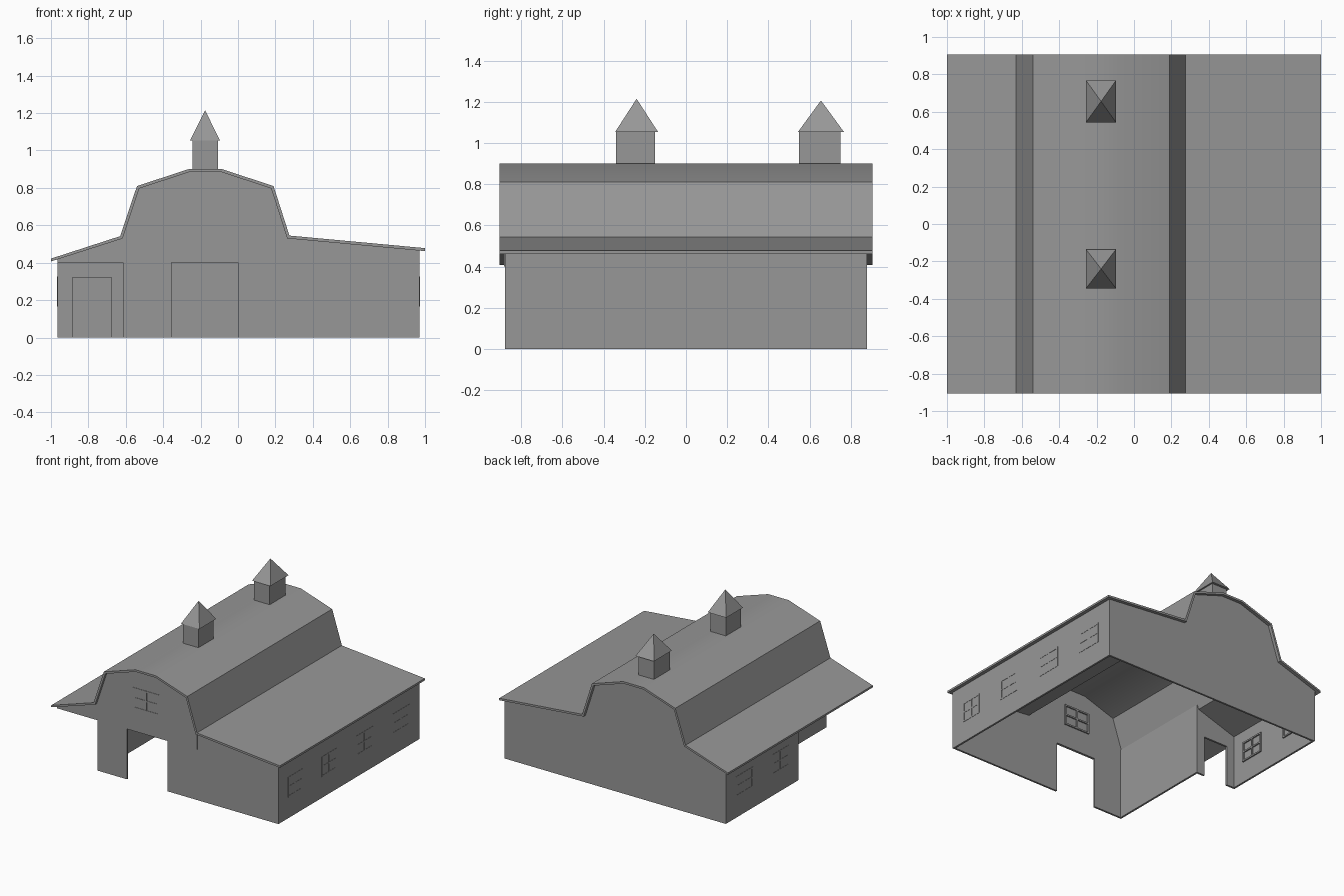
import bpy, bmesh
from mathutils import Vector

if "Cube" in bpy.data.objects:
    bpy.data.objects.remove(bpy.data.objects["Cube"])

# Roof outline (x, z), left eave to right eave
ROOF = [(-1, .422), (-.63, .542), (-.54, .81), (-.265, .9), (-.085, .9),
        (.19, .81), (.275, .545), (1, .478)]
YR, YW, T = .905, .88, .015     # roof half depth, wall half depth, wall thickness
XL, XM, XR = -.965, -.615, .97  # lean-to wall, main left wall, right wall
YP = -.025                      # front of the enclosed lean-to room

GREY = bpy.data.materials.new("dark_grey")
GREY.diffuse_color = (.31, .31, .31, 1)
GREY.use_nodes = True
GREY.node_tree.nodes["Principled BSDF"].inputs["Base Color"].default_value = GREY.diffuse_color


def finish(name, bm):
    bmesh.ops.recalc_face_normals(bm, faces=bm.faces)
    me = bpy.data.meshes.new(name)
    bm.to_mesh(me)
    bm.free()
    me.materials.append(GREY)
    ob = bpy.data.objects.new(name, me)
    bpy.context.collection.objects.link(ob)
    return ob


def prism(name, pts, axis, at, depth):
    """Extrude a flat outline along x or y, starting at the given position."""
    bm = bmesh.new()
    place = (lambda u, z: (u, at, z)) if axis == 'y' else (lambda u, z: (at, u, z))
    f = bm.faces.new([bm.verts.new(place(u, z)) for u, z in pts])
    ext = bmesh.ops.extrude_face_region(bm, geom=[f])
    move = Vector((0, depth, 0)) if axis == 'y' else Vector((depth, 0, 0))
    bmesh.ops.translate(bm, vec=move,
                        verts=[g for g in ext['geom'] if isinstance(g, bmesh.types.BMVert)])
    return finish(name, bm)


def add_box(bm, lo, hi):
    vs = bmesh.ops.create_cube(bm, size=1)['verts']
    for v in vs:
        v.co = [lo[i] if v.co[i] < 0 else hi[i] for i in range(3)]


def inset(d):
    """Roof outline moved inward by d."""
    out = []
    n = len(ROOF)
    for i, p in enumerate(ROOF):
        p = Vector(p)
        normals = []
        for a, b in ((i - 1, i), (i, i + 1)):
            if a >= 0 and b < n:
                e = (Vector(ROOF[b]) - Vector(ROOF[a])).normalized()
                normals.append(Vector((e.y, -e.x)))
        m = sum(normals, Vector((0, 0))).normalized()
        q = p + m * d / m.dot(normals[0])
        out.append((p.x if i in (0, n - 1) else q.x, q.y))
    return out


INNER = inset(.008)   # wall tops end inside the roof thickness


def roof_z(x):
    for (x0, z0), (x1, z1) in zip(INNER, INNER[1:]):
        if x0 <= x <= x1:
            return z0 + (z1 - z0) * (x - x0) / (x1 - x0)


def wall_top(x0, x1):
    """Points under the roof from x1 back to x0."""
    mid = [p for p in INNER if x0 < p[0] < x1]
    return [(x1, roof_z(x1))] + mid[::-1] + [(x0, roof_z(x0))]


def doorway(x0, x1, h):
    return [(x0, 0), (x0, h), (x1, h), (x1, 0)]


def rect(a, b, z0, z1):
    return [(a, z0), (b, z0), (b, z1), (a, z1)]


# Roof shell
roof = prism("roof", ROOF + inset(.016)[::-1], 'y', -YR, 2 * YR)

# Walls around the L-shaped plan
prism("front_wall", [(XM, 0)] + doorway(-.355, 0, .4) + [(XR, 0)] + wall_top(XM, XR), 'y', -YW, T)
prism("back_wall", [(XL, 0), (XR, 0)] + wall_top(XL, XR), 'y', YW, -T)
prism("room_front_wall", [(XL, 0)] + doorway(-.885, -.675, .32) + [(XM, 0)] + wall_top(XL, XM),
      'y', YP, T)
prism("right_wall", rect(-YW, YW, 0, roof_z(XR)), 'x', XR, -T)
prism("main_left_wall", rect(-YW, YP + T, 0, roof_z(XM)), 'x', XM, T)
prism("room_left_wall", rect(YP, YW, 0, roof_z(XL)), 'x', XL, T)

# Upper gable cladding over the door and porch
prism("gable_panel", [(XL, .4), (.26, .4)] + wall_top(XL, .26), 'y', -YW, -.004)


# Window frames: outer ring and cross bars
def window(name, axis, at, a, b, z0, z1, d0, d1):
    bm = bmesh.new()
    w, cu, cz = .012, (a + b) / 2, (z0 + z1) / 2
    bars = [(a, a + w, z0, z1), (b - w, b, z0, z1), (a, b, z0, z0 + w), (a, b, z1 - w, z1),
            (cu - w / 2, cu + w / 2, z0, z1), (a, b, cz - w / 2, cz + w / 2)]
    for u0, u1, v0, v1 in bars:
        if axis == 'x':
            add_box(bm, (at + d0, u0, v0), (at + d1, u1, v1))
        else:
            add_box(bm, (u0, at + d0, v0), (u1, at + d1, v1))
    finish(name, bm)


SPANS = [(.545, .755), (.095, .3), (-.34, -.155), (-.76, -.58)]
for i, (a, b) in enumerate(SPANS):
    window(f"right_window_{i + 1}", 'x', XR, a, b, .165, .325, -.025, .002)
    if i < 2:
        window(f"left_window_{i + 1}", 'x', XL, a, b, .165, .325, -.002, .025)
window("loft_window", 'y', -YW, -.297, -.07, .58, .745, -.007, .025)

# Ridge cupolas with pyramid caps
for i, (y0, y1, c0, c1, top) in enumerate([(-.34, -.15, -.345, -.135, 1.215),
                                           (.55, .75, .543, .768, 1.207)]):
    bm = bmesh.new()
    add_box(bm, (-.244, y0, .89), (-.108, y1, 1.055))
    finish(f"cupola_{i + 1}", bm)
    bm = bmesh.new()
    base = [bm.verts.new((x, y, 1.053)) for x, y in
            [(-.257, c0), (-.096, c0), (-.096, c1), (-.257, c1)]]
    tip = bm.verts.new((-.176, (c0 + c1) / 2, top))
    bm.faces.new(base)
    for k in range(4):
        bm.faces.new((base[k], base[(k + 1) % 4], tip))
    finish(f"cupola_cap_{i + 1}", bm)

# Soften the shallow roof folds only
bpy.ops.object.select_all(action='DESELECT')
roof.select_set(True)
bpy.context.view_layer.objects.active = roof
bpy.ops.object.shade_smooth_by_angle(angle=.45)
